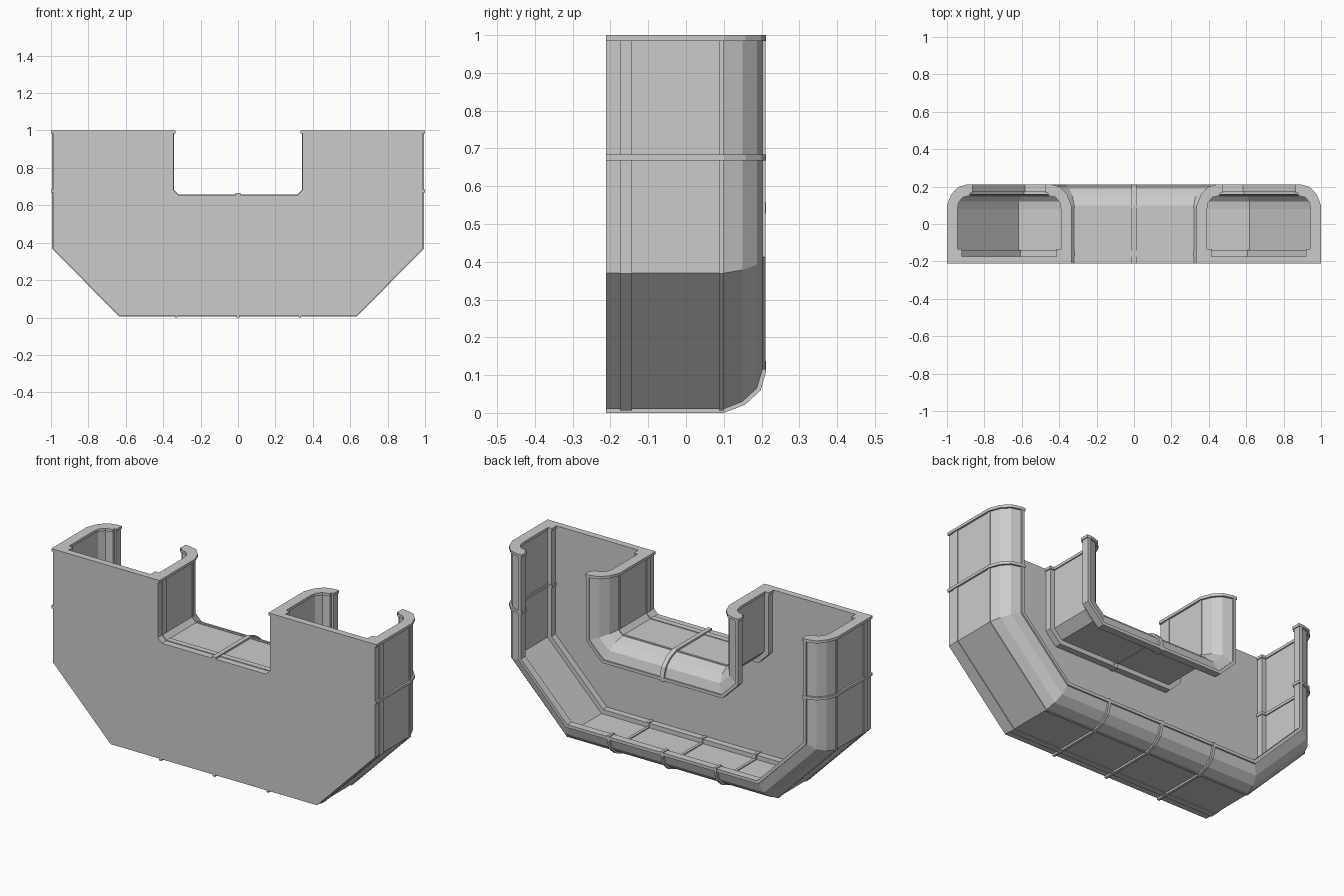
import bpy, bmesh
from mathutils import Vector

if "Cube" in bpy.data.objects:
    bpy.data.objects.remove(bpy.data.objects["Cube"])

# Outlines in x, z; the body lies to the left of the travel direction
OUTER = [(-.99, 1), (-.99, .37), (-.635, .01), (.635, .01), (.99, .37), (.99, 1)]
INNER = [(.345, 1), (.345, .68), (.32, .655), (-.32, .655), (-.345, .68), (-.345, 1)]

# Cross-sections as (distance into the body, y)
WALL = [(0, -.175), (-.004, -.175), (-.004, -.143), (0, -.143), (0, .088), (-.004, .088),
        (-.004, .1), (0, .1), (.02, .15), (.055, .188), (.105, .203), (.105, .211),
        (.122, .211), (.122, .17), (.11, .17), (.11, .158), (.07, .15), (.045, .12),
        (.04, .08), (.04, -.14), (.065, -.14), (.065, -.175)]
BAND = [(0, -.212), (-.01, -.212), (-.01, .1), (.012, .157), (.05, .198), (.1, .212),
        (.127, .212), (.127, .165), (.114, .165), (.114, .152), (.075, .143), (.052, .115),
        (.046, .08), (.046, -.135), (.07, -.135), (.07, -.175), (0, -.175)]


def finish(name, bm):
    bmesh.ops.recalc_face_normals(bm, faces=bm.faces)
    mesh = bpy.data.meshes.new(name)
    bm.to_mesh(mesh)
    bm.free()
    obj = bpy.data.objects.new(name, mesh)
    bpy.context.collection.objects.link(obj)
    return obj


def sweep(name, path, section):
    """Carry a section along an open path with mitred corners."""
    pts = [Vector(p) for p in path]
    dirs = [(b - a).normalized() for a, b in zip(pts, pts[1:])]
    norms = [Vector((-d.y, d.x)) for d in dirs]
    bm = bmesh.new()
    rings = []
    for i, p in enumerate(pts):
        a, b = norms[max(i - 1, 0)], norms[min(i, len(norms) - 1)]
        m = (a + b) / (1 + a.dot(b))
        rings.append([bm.verts.new((p.x + m.x * d, y, p.y + m.y * d)) for d, y in section])
    n = len(section)
    for r, s in zip(rings, rings[1:]):
        for j in range(n):
            k = (j + 1) % n
            bm.faces.new((r[j], r[k], s[k], s[j]))
    bm.faces.new(rings[0])
    bm.faces.new(rings[-1])
    return finish(name, bm)


def band(name, center, direction, width=.015):
    c, d = Vector(center), Vector(direction) * width / 2
    sweep(name, [c - d, c + d], BAND)


# Flat front plate
bm = bmesh.new()
front = bm.faces.new([bm.verts.new((x, -.212, z)) for x, z in OUTER + INNER])
ext = bmesh.ops.extrude_face_region(bm, geom=[front])
for v in ext["geom"]:
    if isinstance(v, bmesh.types.BMVert):
        v.co.y = -.175
finish("front_plate", bm)

# Curved channel walls
sweep("outer_wall", OUTER, WALL)
sweep("inner_wall", INNER, WALL)

# Bands across the vertical walls
for side, sx in (("left", -1), ("right", 1)):
    band(side + "_rim_band", (sx * .99, .9925), (0, sx))
    band(side + "_middle_band", (sx * .99, .676), (0, sx))
    band(side + "_inner_rim_band", (sx * .345, .9925), (0, -sx))

# Bands across the bottom and the middle of the notch
for i, x in enumerate((-.33, 0, .33)):
    band(f"bottom_band_{i + 1}", (x, .01), (1, 0))
band("notch_band", (0, .655), (-1, 0), .025)
